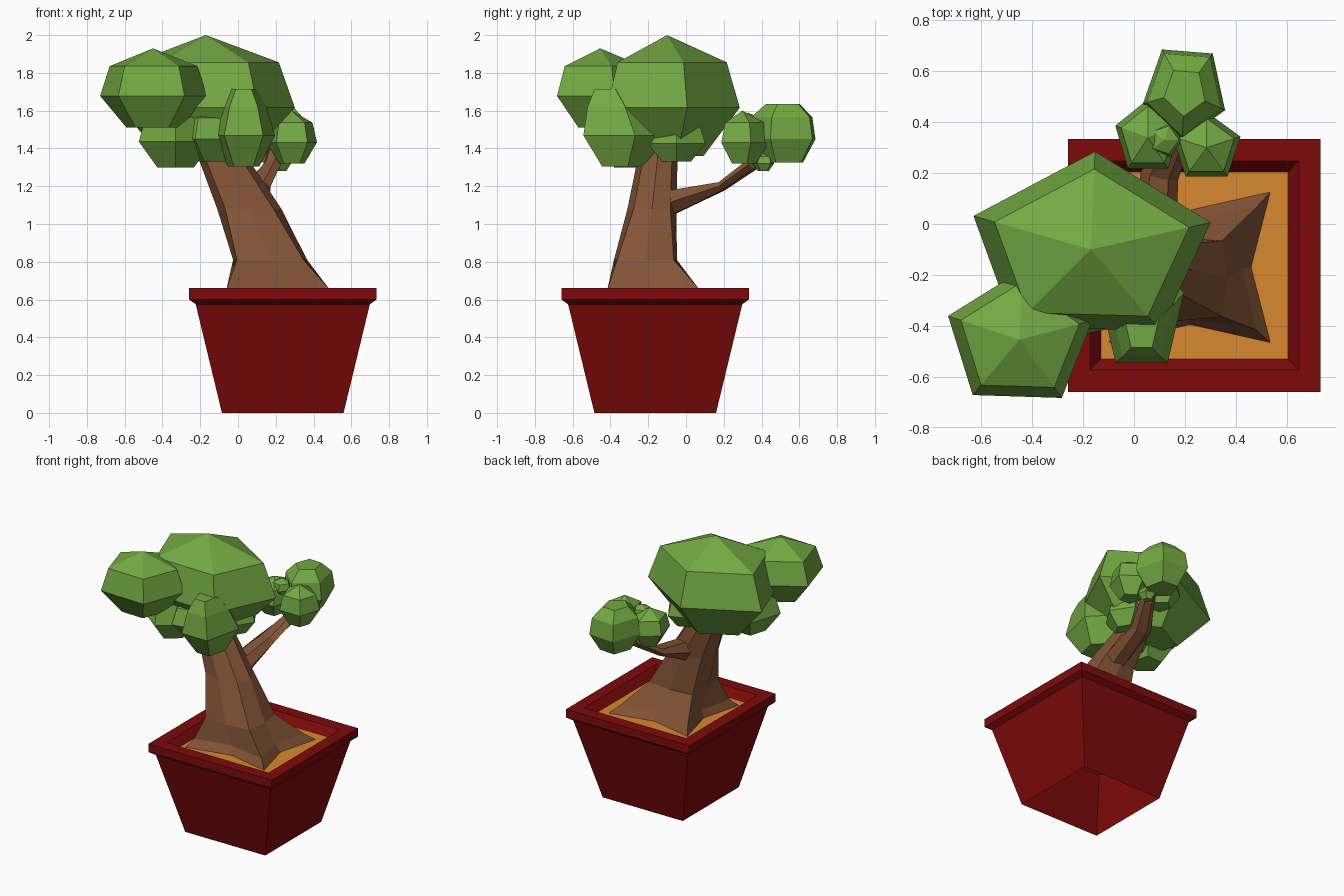
import bpy, bmesh, math
from mathutils import Vector

if "Cube" in bpy.data.objects:
    bpy.data.objects.remove(bpy.data.objects["Cube"])


def material(name, rgb):
    m = bpy.data.materials.new(name)
    m.diffuse_color = (*rgb, 1)
    m.use_nodes = True
    m.node_tree.nodes["Principled BSDF"].inputs["Base Color"].default_value = m.diffuse_color
    return m


RED = material("red_glaze", (0.21, 0.003, 0.003))
SOIL = material("soil", (0.68, 0.25, 0.03))
BARK = material("bark", (0.23, 0.09, 0.037))
LEAF = material("leaf", (0.17, 0.4, 0.055))


def finish(name, bm, mat):
    bmesh.ops.recalc_face_normals(bm, faces=bm.faces[:])
    me = bpy.data.meshes.new(name)
    bm.to_mesh(me)
    bm.free()
    me.materials.append(mat)
    ob = bpy.data.objects.new(name, me)
    bpy.context.collection.objects.link(ob)
    return ob


def loft(name, rings, mat, cap_end=False):
    bm = bmesh.new()
    loops = [[bm.verts.new(p) for p in ring] for ring in rings]
    n = len(loops[0])
    for a, b in zip(loops, loops[1:]):
        for i in range(n):
            j = (i + 1) % n
            bm.faces.new((a[i], a[j], b[j], b[i]))
    if cap_end:
        bm.faces.new(loops[-1])
    return finish(name, bm, mat)


# Square pot, open underneath, with a chamfered rim
PX, PY = 0.237, -0.163


def square(h, z):
    return [(PX + sx * h, PY + sy * h, z)
            for sx, sy in ((-1, -1), (1, -1), (1, 1), (-1, 1))]


loft("pot", [square(h, z) for h, z in (
    (0.322, 0), (0.461, 0.575), (0.496, 0.6), (0.496, 0.66),
    (0.41, 0.66), (0.365, 0.6))], RED)

# Soil sheet
bm = bmesh.new()
bm.faces.new([bm.verts.new(p) for p in square(0.367, 0.605)])
finish("soil", bm, SOIL)


# Leaning trunk: roots flare out along the diagonals
def trunk_ring(z, cx, cy, hx, hy, diag, axis):
    ring = []
    for i in range(8):
        a = i * math.pi / 4
        k = axis if i % 2 == 0 else diag * math.sqrt(2)
        ring.append((cx + hx * k * math.cos(a), cy + hy * k * math.sin(a), z))
    return ring


loft("trunk", [trunk_ring(*r) for r in (
    (0.60, 0.22, -0.17, 0.32, 0.30, 1.0, 0.76),
    (0.66, 0.21, -0.175, 0.27, 0.24, 1.0, 0.80),
    (0.81, 0.17, -0.215, 0.20, 0.17, 0.88, 0.98),
    (1.08, 0.06, -0.18, 0.17, 0.13, 0.75, 1.0),
    (1.35, -0.08, -0.15, 0.13, 0.105, 0.72, 1.0),
    (1.60, -0.19, -0.13, 0.09, 0.08, 0.72, 1.0))], BARK, True)


# Side branch: x, y, z, half width, half thickness
def branch(name, path, sides, mat):
    pts = [Vector(p[:3]) for p in path]
    rings = []
    for i, p in enumerate(pts):
        d = (pts[min(i + 1, len(pts) - 1)] - pts[max(i - 1, 0)]).normalized()
        u = d.cross(Vector((0, 0, 1))).normalized()
        v = u.cross(d)
        rings.append([p + path[i][3] * u * math.cos(t) + path[i][4] * v * math.sin(t)
                      for t in (2 * math.pi * k / sides for k in range(sides))])
    return loft(name, rings, mat, True)


branch("branch", [(0.08, -0.11, 1.105, 0.085, 0.08), (0.1, 0.19, 1.2, 0.075, 0.027),
                  (0.18, 0.35, 1.315, 0.05, 0.035),
                  (0.2, 0.43, 1.42, 0.03, 0.03)], 6, BARK)


# Foliage: faceted five-sided clumps
# (centre, radii, turn in degrees, sizes of tip, upper and bottom rings, y lean of tip)
def clump(name, c, r, turn=18, tip=0, top=0.82, base=0.5, lean=0):
    bm = bmesh.new()
    for k, z in ((tip, 1), (top, 0.55), (1, -0.2), (base, -1)):
        for i in range(5 if k else 1):
            a = math.radians(turn + 72 * i)
            bm.verts.new((c[0] + r[0] * k * math.cos(a),
                          c[1] + r[1] * k * math.sin(a) + lean * max(z, 0),
                          c[2] + r[2] * z))
    bmesh.ops.convex_hull(bm, input=bm.verts[:])
    bmesh.ops.dissolve_limit(bm, angle_limit=0.02, verts=bm.verts[:], edges=bm.edges[:])
    finish(name, bm, LEAF)


clump("crown_main", (-0.17, -0.1, 1.68), (0.49, 0.385, 0.32), 16)
clump("crown_left", (-0.45, -0.455, 1.72), (0.298, 0.275, 0.21), 16)
clump("crown_front", (0.03, -0.345, 1.51), (0.175, 0.245, 0.205), 18, 0.4, 0.72, 0.5, -0.06)
clump("crown_low_left", (-0.33, -0.27, 1.47), (0.205, 0.22, 0.17), 54)
clump("crown_low_back", (0.03, -0.05, 1.45), (0.14, 0.16, 0.12), 0)
clump("crown_low_middle", (-0.13, -0.22, 1.48), (0.24, 0.24, 0.15), 30)
clump("branch_leaf_back", (0.2, 0.52, 1.48), (0.17, 0.195, 0.155), 50, 0.5, 0.9, 0.6)
clump("branch_leaf_right", (0.285, 0.3, 1.46), (0.14, 0.14, 0.14), 18)
clump("branch_leaf_left", (0.055, 0.34, 1.455), (0.135, 0.15, 0.13), 90)
clump("branch_leaf_small", (0.12, 0.33, 1.53), (0.07, 0.07, 0.06), 0)
clump("branch_leaf_under", (0.23, 0.41, 1.33), (0.06, 0.06, 0.05), 40)
